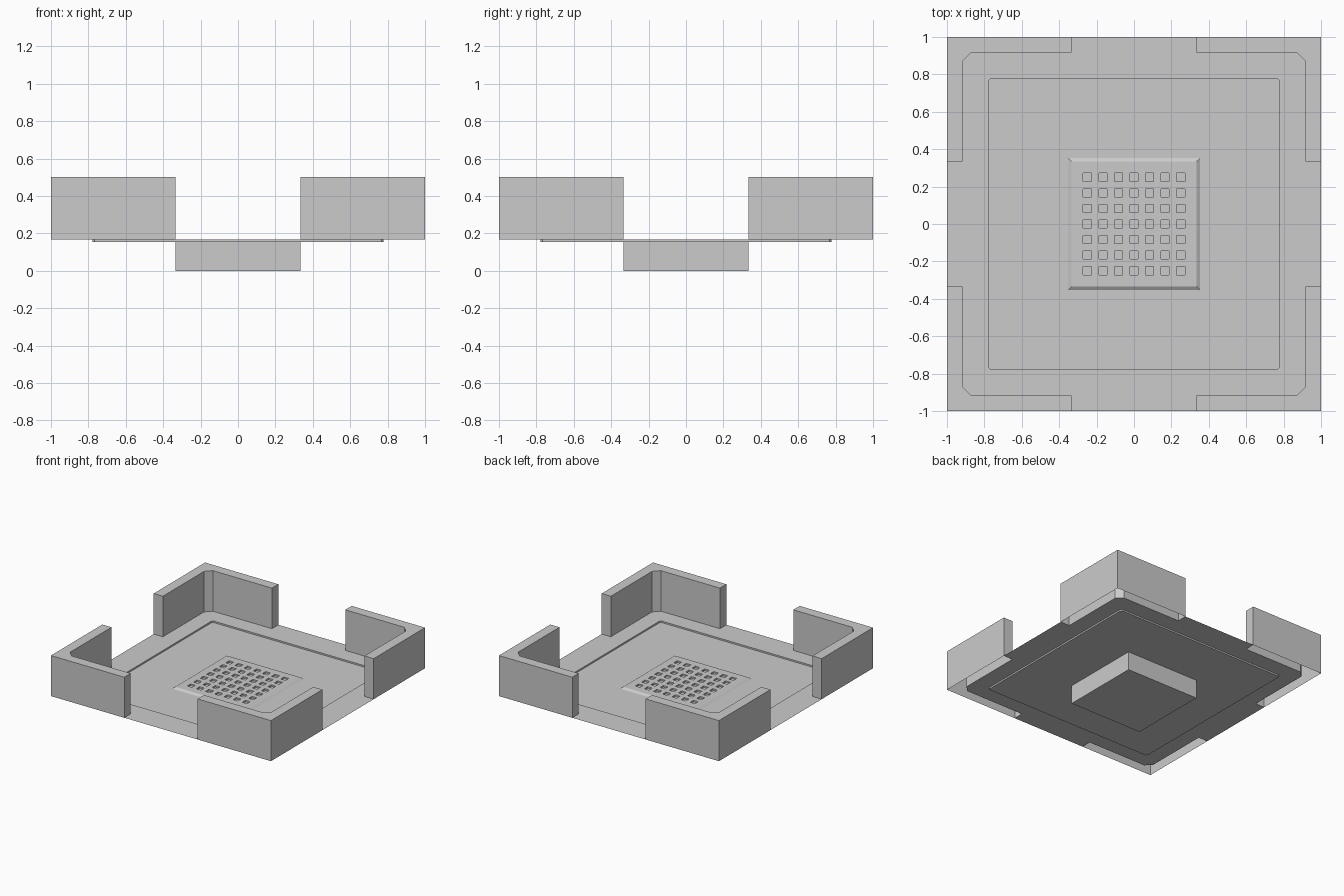
import bpy, bmesh, math

if "Cube" in bpy.data.objects:
    bpy.data.objects.remove(bpy.data.objects["Cube"])

RIM_Z, FLOOR_Z, TOP_Z = 1 / 6, 0.154, 0.5
GAP, INNER, CH = 1 / 3, 11 / 12, 0.047


def finish(name, bm):
    """Weld, orient so that upward faces look up, and link as an object."""
    bmesh.ops.remove_doubles(bm, verts=bm.verts, dist=1e-5)
    bmesh.ops.recalc_face_normals(bm, faces=bm.faces)
    top = max(bm.faces, key=lambda f: (round(f.calc_center_median().z, 4), abs(f.normal.z)))
    if top.normal.z < 0:
        bmesh.ops.reverse_faces(bm, faces=bm.faces)
    mesh = bpy.data.meshes.new(name)
    bm.to_mesh(mesh)
    bm.free()
    obj = bpy.data.objects.new(name, mesh)
    bpy.context.collection.objects.link(obj)
    return obj


def ring(bm, pts, z):
    return [bm.verts.new((x, y, z)) for x, y in pts]


def bridge(bm, a, b):
    for i in range(len(a)):
        j = (i + 1) % len(a)
        bm.faces.new((a[i], a[j], b[j], b[i]))


def spin(pts, k):
    """Rotate 2D points by k quarter turns."""
    c, s = round(math.cos(k * math.pi / 2)), round(math.sin(k * math.pi / 2))
    return [(x * c - y * s, x * s + y * c) for x, y in pts]


def square(h):
    return [(h, -h), (h, h), (-h, h), (-h, -h)]


# Inner outline of one corner wall, running counter-clockwise
corner = [(1, GAP), (INNER, GAP), (INNER, INNER - CH),
          (INNER - CH, INNER), (GAP, INNER), (GAP, 1)]

# Corner walls: hollow shells, open underneath
wall_profile = corner + [(1, 1)]
for k, label in enumerate(("back_right", "back_left", "front_left", "front_right")):
    bm = bmesh.new()
    low = ring(bm, spin(wall_profile, k), RIM_Z)
    high = ring(bm, spin(wall_profile, k), TOP_Z)
    bridge(bm, low, high)
    bm.faces.new(high)
    finish("corner_wall_" + label, bm)

# Tray: rim sheet cut around the walls, with a shallow recessed floor
bm = bmesh.new()
R, c = 0.778, 0.012
outline = [p for k in range(4) for p in spin(corner, k)]
recess = [p for k in range(4) for p in spin([(R, R - c), (R - c, R)], k)]
outer, inner = ring(bm, outline, RIM_Z), ring(bm, recess, RIM_Z)
edges = [bm.edges.new((r[i - 1], r[i])) for r in (outer, inner) for i in range(len(r))]
bmesh.ops.triangle_fill(bm, edges=edges, use_beauty=True, use_dissolve=False, normal=(0, 0, 1))
floor = ring(bm, recess, FLOOR_Z)
bridge(bm, inner, floor)
bm.faces.new(floor)
finish("tray", bm)

# Grate: low plate with sloped edges and a 7 x 7 grid of square holes
bm = bmesh.new()
N, pitch, half, edge = 7, 1 / 12, 0.0215, 0.335
cuts = [-edge] + [(i - 3) * pitch + s for i in range(N) for s in (-half, half)] + [edge]
grid = [[bm.verts.new((x, y, RIM_Z)) for y in cuts] for x in cuts]
for i in range(len(cuts) - 1):
    for j in range(len(cuts) - 1):
        quad = [grid[i][j], grid[i + 1][j], grid[i + 1][j + 1], grid[i][j + 1]]
        if i % 2 and j % 2:
            bridge(bm, quad, ring(bm, [v.co.xy for v in quad], FLOOR_Z))
        else:
            bm.faces.new(quad)
rim = [e for e in bm.edges if e.is_boundary and all(v.co.z > RIM_Z - 1e-4 for v in e.verts)]
skirt = bmesh.ops.extrude_edge_only(bm, edges=rim)["geom"]
for v in (g for g in skirt if isinstance(g, bmesh.types.BMVert)):
    for a in (0, 1):
        if abs(v.co[a]) > edge - 1e-4:
            v.co[a] = math.copysign(0.354, v.co[a])
    v.co.z = FLOOR_Z
finish("grate", bm)

# Base block under the tray, open at the top where it meets the floor
bm = bmesh.new()
foot, head = ring(bm, square(GAP), 0), ring(bm, square(GAP), FLOOR_Z)
bridge(bm, foot, head)
bm.faces.new(foot[::-1])
bmesh.ops.recalc_face_normals(bm, faces=bm.faces)
mesh = bpy.data.meshes.new("base_block")
bm.to_mesh(mesh)
bm.free()
bpy.context.collection.objects.link(bpy.data.objects.new("base_block", mesh))
